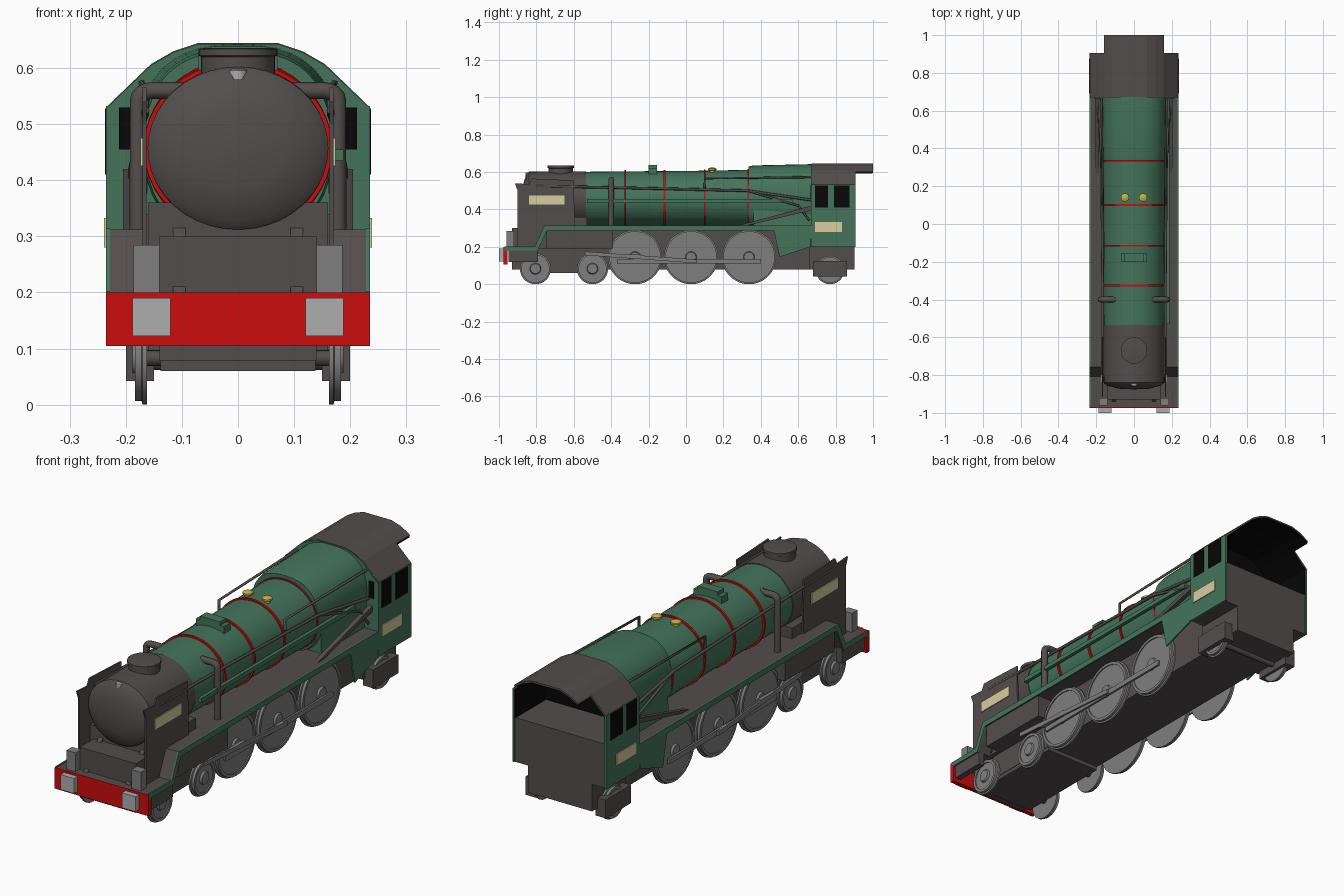
import bpy, bmesh, math
from mathutils import Vector

if "Cube" in bpy.data.objects:
    bpy.data.objects.remove(bpy.data.objects["Cube"])


def material(name, rgb):
    m = bpy.data.materials.new(name)
    m.diffuse_color = (*rgb, 1)
    m.use_nodes = True
    m.node_tree.nodes["Principled BSDF"].inputs["Base Color"].default_value = m.diffuse_color
    return m


DARK = material("charcoal", (0.088, 0.075, 0.075))
GREEN = material("green", (0.058, 0.175, 0.105))
RED = material("red", (0.6, 0.004, 0.004))
WHEEL = material("wheel grey", (0.21, 0.21, 0.21))
LIGHT = material("light grey", (0.42, 0.42, 0.42))
CREAM = material("cream", (0.68, 0.62, 0.35))
BRASS = material("brass", (0.56, 0.45, 0.06))
BLACK = material("black", (0.002, 0.002, 0.002))
SIDES = ((1, "right"), (-1, "left"))


def finish(name, bm, mat, smooth=False):
    bmesh.ops.recalc_face_normals(bm, faces=bm.faces)
    me = bpy.data.meshes.new(name)
    bm.to_mesh(me)
    bm.free()
    me.materials.append(mat)
    if smooth:
        me.shade_smooth()
        me.set_sharp_from_angle(angle=math.radians(35))
    ob = bpy.data.objects.new(name, me)
    bpy.context.collection.objects.link(ob)
    return ob


def bridge(name, rings, mat, smooth=False):
    """Skin a list of equal point rings and cap both ends."""
    bm = bmesh.new()
    vs = [[bm.verts.new(p) for p in r] for r in rings]
    n = len(vs[0])
    for a, b in zip(vs, vs[1:]):
        for i in range(n):
            bm.faces.new((a[i], a[(i + 1) % n], b[(i + 1) % n], b[i]))
    bm.faces.new(vs[0])
    bm.faces.new(vs[-1])
    return finish(name, bm, mat, smooth)


def prism(name, pts, axis, a, b, mat):
    """Extrude a (y,z) profile along x, or an (x,z) profile along y."""
    put = (lambda p, t: (t, p[0], p[1])) if axis == 'x' else (lambda p, t: (p[0], t, p[1]))
    return bridge(name, [[put(p, t) for p in pts] for t in (a, b)], mat)


def box(name, x, y, z, mat):
    return prism(name, [(y[0], z[0]), (y[1], z[0]), (y[1], z[1]), (y[0], z[1])], 'x', x[0], x[1], mat)


def pair(name, x, y, z, mat):
    for s, side in SIDES:
        box(f"{side}_{name}", (s * x[0], s * x[1]), y, z, mat)


def pair_prism(name, pts, x0, x1, mat):
    for s, side in SIDES:
        prism(f"{side}_{name}", pts, 'x', s * x0, s * x1, mat)


def barrel(name, rings, mat, n=40, power=1.0):
    """Lengthwise loft; each ring is (y, half width, half height, centre z)."""
    def c(v):
        return math.copysign(abs(v) ** power, v)
    ang = [2 * math.pi * i / n for i in range(n)]
    return bridge(name, [[(rx * c(math.cos(t)), y, zc + rz * c(math.sin(t))) for t in ang]
                         for y, rx, rz, zc in rings], mat, True)


def lathe(name, prof, origin, axis, mat, n=32):
    """Turn (radius, offset) pairs about the x or z axis."""
    rings = []
    for r, h in prof:
        ring = []
        for i in range(n):
            u, v = r * math.cos(2 * math.pi * i / n), r * math.sin(2 * math.pi * i / n)
            ring.append(Vector(origin) + Vector((h, u, v) if axis == 'x' else (u, v, h)))
        rings.append(ring)
    return bridge(name, rings, mat, True)


def tube(name, pts, r, mat):
    cu = bpy.data.curves.new(name, 'CURVE')
    cu.dimensions = '3D'
    cu.bevel_depth, cu.bevel_resolution, cu.use_fill_caps = r, 2, True
    sp = cu.splines.new('POLY')
    sp.points.add(len(pts) - 1)
    for p, q in zip(sp.points, pts):
        p.co = (*q, 1)
    cu.materials.append(mat)
    ob = bpy.data.objects.new(name, cu)
    bpy.context.collection.objects.link(ob)


# boiler, firebox and smokebox
BZ = 0.457
barrel("boiler", [(-0.55, 0.158, 0.144, BZ), (0.1, 0.162, 0.15, BZ), (0.36, 0.165, 0.155, BZ)], GREEN)
for i, y in enumerate((-0.325, -0.115, 0.1, 0.333)):
    barrel(f"boiler_band_{i}", [(y - .005, .168, .153 + i * .002, BZ), (y + .005, .168, .153 + i * .002, BZ)], RED)
barrel("firebox", [(0.335, 0.165, 0.165, 0.465), (0.36, 0.168, 0.17, 0.465), (0.675, 0.178, 0.177, 0.465)],
       GREEN, power=0.8)
prism("firebox_base", [(-.165, .3), (.165, .3), (.16, .46), (-.16, .46)], 'y', 0.36, 0.67, GREEN)
barrel("smokebox", [(-0.875, 0.01, 0.009, BZ), (-0.872, 0.08, 0.072, BZ), (-0.855, 0.145, 0.13, BZ),
                    (-0.84, 0.161, 0.145, BZ), (-0.535, 0.161, 0.147, BZ)], DARK)
lathe("chimney", [(.066, -.03), (.066, .02), (.07, .022), (.07, .034), (.058, .036)], (0, -.67, .6), 'z', DARK)
lathe("door_lamp", [(.016, 0), (.016, .016), (.01, .018)], (0, -.843, .58), 'z', LIGHT, 16)

# boiler top fittings
box("top_feed", (-.07, .07), (-.2, -.155), (.58, .622), GREEN)
box("top_feed_cap", (-.05, .05), (-.2, -.155), (.622, .638), GREEN)
for s, side in SIDES:
    lathe(f"{side}_safety_valve", [(.013, -.02), (.013, .008), (.022, .01), (.022, .018), (.01, .024)],
          (s * .048, .14, .6), 'z', BRASS, 16)

# running plate, stepped down at the front, with green edging
prism("running_plate", [(-.97, .185), (-.795, .185), (-.745, .292), (.67, .292), (.67, .312),
                        (-.757, .312), (-.807, .2), (-.97, .2)], 'x', -.228, .228, DARK)
pair_prism("plate_edging", [(-.97, .18), (-.793, .18), (-.743, .287), (.47, .287), (.5, .145), (.665, .2),
                            (.67, .314), (-.757, .314), (-.807, .203), (-.97, .203)], .228, .235, GREEN)

# frames, cylinders and under parts
box("main_frame", (-.14, .14), (-.93, .9), (.078, .3), DARK)
box("bogie_frame", (-.138, .138), (-.88, -.42), (.06, .09), DARK)
box("smokebox_saddle", (-.16, .16), (-.83, -.53), (.19, .36), DARK)
pair("cylinder", (.13, .222), (-.745, -.39), (.19, .295), DARK)
box("rear_frame", (-.16, .16), (.66, .9), (.078, .21), DARK)
pair("trailing_axlebox", (.15, .2), (.68, .86), (.042, .125), DARK)
pair("front_side_valance", (.2, .228), (-.95, -.79), (.12, .187), DARK)

# front beam, buffers and platform parts
box("buffer_beam", (-.235, .235), (-.975, -.955), (.105, .2), RED)
pair("buffer", (.12, .188), (-1.0, -.97), (.122, .19), LIGHT)
pair("platform_box", (.14, .186), (-.96, -.92), (.2, .285), WHEEL)
pair_prism("front_brace", [(-.94, .2), (-.9, .2), (-.79, .315), (-.83, .315)], .094, .116, DARK)
prism("front_apron", [(-.83, .2), (-.78, .2), (-.76, .34), (-.81, .34)], 'x', -.165, .165, DARK)

# smoke deflectors and name plates
pair_prism("smoke_deflector", [(-.9, .2), (-.9, .5), (-.915, .54), (-.84, .535), (-.825, .565), (-.6, .555),
                               (-.595, .31), (-.757, .31), (-.807, .2)], .163, .17, DARK)
pair("deflector_plate", (.17, .174), (-.84, -.65), (.425, .475), CREAM)

# wheels
AXLES = [(-.805, .083), (-.5, .083), (-.273, .145), (.027, .145), (.337, .145), (.77, .076)]
for i, (y, r) in enumerate(AXLES):
    for s, side in SIDES:
        prof = [(r, .162), (r, .17), (r - .007, .172), (r - .007, .184), (r - .02, .184), (r - .02, .179),
                (.03, .179), (.026, .188), (.01, .188)]
        lathe(f"{side}_wheel_{i}", [(a, s * h) for a, h in prof], (0, y, r), 'x', WHEEL, 36)
    tube(f"axle_{i}", [(-.165, y, r), (.165, y, r)], .014, DARK)

# coupling and connecting rods
pair("coupling_rod", (.188, .197), (-.37, .4), (.11, .134), WHEEL)
pair_prism("connecting_rod", [(-.54, .155), (.06, .112), (.06, .132), (-.54, .175)], .198, .206, WHEEL)
pair("crosshead_bar", (.19, .206), (-.4, -.24), (.142, .158), WHEEL)

# pipes and handrails
for s, side in SIDES:
    arc = [(s * (.152 + .026 * math.cos(t)), -.4, .542 + .018 * math.sin(t))
           for t in [math.pi / 2 * k / 4 for k in range(5)]]
    tube(f"{side}_steam_pipe", [(s * .178, -.4, .3)] + arc + [(s * .09, -.4, .56)], .015, DARK)
    tube(f"{side}_boiler_handrail", [(s * .165, -.8, .525), (s * .166, -.3, .515), (s * .172, .33, .5),
                                     (s * .185, .67, .45)], .007, DARK)
    tube(f"{side}_firebox_handrail", [(s * .165, .1, .515), (s * .165, .1, .565), (s * .172, .67, .573)], .006, DARK)
    prism(f"{side}_reach_rod", [(.27, .312), (.32, .312), (.67, .395), (.67, .42)], 'x', s * .185, s * .205, DARK)
    tube(f"{side}_injector_pipe", [(s * .172, .33, .5), (s * .19, .6, .42), (s * .19, .66, .34)], .006, DARK)
box("ejector_pipe", (.172, .188), (-.53, .57), (.435, .455), GREEN)

# cab: front wall, side walls, arched roof with rear overhang
HALF = [(.235, .53), (.155, .607), (.115, .63), (.07, .645)]
ARCH = HALF + [(-x, z) for x, z in reversed(HALF)]
REAR = [(.16, .602)] + HALF[1:]
REAR = REAR + [(-x, z) for x, z in reversed(REAR)]


def shell(pts, top, low):
    return [(x, z - top) for x, z in pts] + [(x * .985, z - low) for x, z in reversed(pts)]


prism("cab_front", [(-.235, .2), (.235, .2)] + [(x, z - .002) for x, z in ARCH], 'y', .668, .68, GREEN)
prism("cab_front_lining", [(-.226, .4), (.226, .4)] + [(x * .96, z - .01) for x, z in ARCH], 'y', .68, .685, BLACK)
prism("cab_roof", shell(ARCH, 0, .007), 'y', .672, .905, DARK)
prism("cab_roof_lining", shell(ARCH, .007, .012), 'y', .68, .903, BLACK)
prism("roof_overhang", shell(REAR, 0, .007), 'y', .905, 1.0, DARK)
prism("overhang_lining", shell(REAR, .007, .011), 'y', .903, .998, BLACK)
pair("cab_side", (.226, .235), (.67, .905), (.2, .532), GREEN)
pair("cab_side_lining", (.221, .226), (.68, .903), (.4, .53), BLACK)
box("cab_floor", (-.226, .226), (.675, .9), (.2, .4), DARK)
for k, (a, b) in enumerate(((.69, .76), (.79, .875))):
    pair(f"side_window_{k}", (.234, .237), (a, b), (.41, .528), BLACK)
pair("front_window", (.188, .212), (.665, .669), (.455, .53), BLACK)
pair("cab_plate", (.235, .239), (.69, .835), (.28, .333), CREAM)
